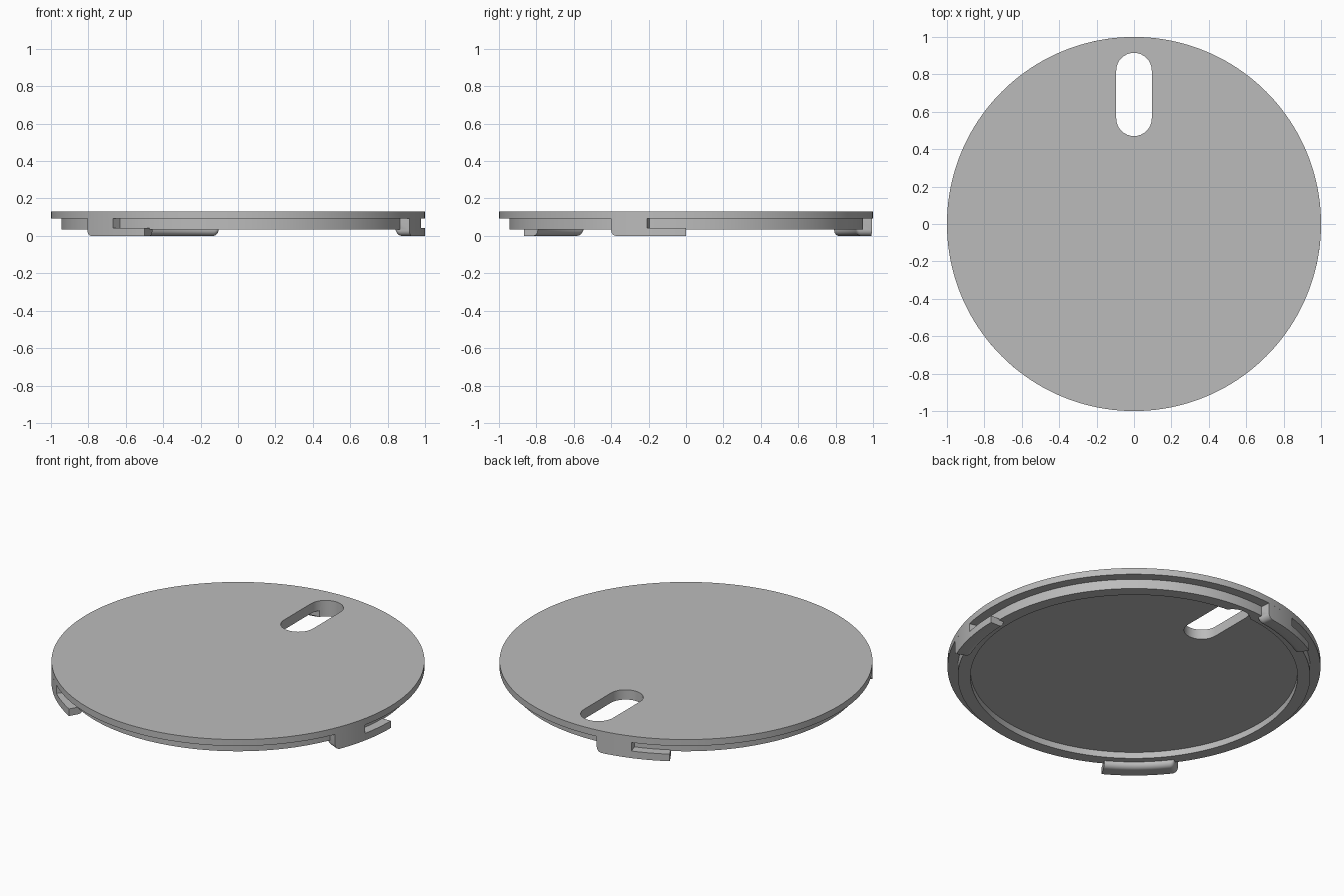
import bpy, bmesh
from math import sin, cos, pi, radians

cube = bpy.data.objects.get("Cube")
if cube:
    bpy.data.objects.remove(cube, do_unlink=True)

grey = bpy.data.materials.new("plain grey")
grey.use_nodes = True
colour = (0.5, 0.5, 0.5, 1)
grey.diffuse_color = colour
grey.node_tree.nodes["Principled BSDF"].inputs["Base Color"].default_value = colour


def finish(name, bm):
    bmesh.ops.recalc_face_normals(bm, faces=bm.faces)
    mesh = bpy.data.meshes.new(name)
    bm.to_mesh(mesh)
    bm.free()
    mesh.materials.append(grey)
    obj = bpy.data.objects.new(name, mesh)
    bpy.context.collection.objects.link(obj)
    return obj


def select(obj):
    bpy.ops.object.select_all(action="DESELECT")
    obj.select_set(True)
    bpy.context.view_layer.objects.active = obj


def smooth(obj):
    select(obj)
    bpy.ops.object.shade_smooth_by_angle(angle=radians(30))


def skin(bm, sections, closed):
    """Join matching cross-sections with quads, capping open ends."""
    rows = [[bm.verts.new(p) for p in s] for s in sections]
    n = len(rows[0])
    for a, b in zip(rows, rows[1:] + rows[:1] if closed else rows[1:]):
        for i in range(n):
            j = (i + 1) % n
            bm.faces.new((a[i], a[j], b[j], b[i]))
    if not closed:
        bm.faces.new(rows[0])
        bm.faces.new(rows[-1])


def circle(radius, z, count=160):
    return [(radius * cos(2 * pi * i / count), radius * sin(2 * pi * i / count), z)
            for i in range(count)]


# Lid: stacked circles from the recessed underside, round the rim, to the top
FLOOR, RIM, LEDGE, TOP = 0.072, 0.035, 0.092, 0.13
RING_IN, RING_OUT = 0.877, 0.945
bm = bmesh.new()
skin(bm, [circle(RING_IN, FLOOR), circle(RING_IN, RIM), circle(RING_OUT, RIM),
          circle(RING_OUT, LEDGE), circle(1, LEDGE), circle(1, TOP)], False)
lid = finish("lid", bm)

# Rounded slot cut through the lid
R, Y_LOW, Y_HIGH = 0.095, 0.47, 0.915
outline = []
for i in range(34):
    half = i // 17
    a = pi * (i - half) / 16
    outline.append((R * cos(a), (Y_LOW + R if half else Y_HIGH - R) + R * sin(a)))
bm = bmesh.new()
skin(bm, [[(x, y, z) for x, y in outline] for z in (-0.1, 0.3)], False)
cutter = finish("slot_cutter", bm)
cutter.hide_render = True
select(lid)
cut = lid.modifiers.new("slot", "BOOLEAN")
cut.operation, cut.solver, cut.object = "DIFFERENCE", "EXACT", cutter
bpy.ops.object.modifier_apply(modifier=cut.name)
bpy.data.objects.remove(cutter, do_unlink=True)
smooth(lid)

# Bayonet clips: a full-height root, then a low arm under an open slit
START, SLIT, ROUND, INNER, ARM = -23.6, -12, 0.03, 0.915, 0.042


def clip_section(angle, bottom, top):
    a = radians(angle)
    profile = [(1, top), (1, bottom)]
    for i in range(7):
        t = pi / 2 * i / 6
        profile.append((INNER + ROUND * (1 - sin(t)), bottom + ROUND * (1 - cos(t))))
    profile.append((INNER, top))
    return [(r * cos(a), r * sin(a), z) for r, z in profile]


for number in range(3):
    turn = -120 * number
    sections = []
    # Rounded lower corner at the root end
    for i in range(7):
        t = pi / 2 * i / 6
        offset = ROUND * (1 - cos(t)) * 180 / pi
        sections.append(clip_section(turn + START + offset, ROUND * (1 - sin(t)), LEDGE))
    corner = START + ROUND * 180 / pi
    for i in range(1, 6):
        sections.append(clip_section(turn + corner + (SLIT - corner) * i / 5, 0, LEDGE))
    for i in range(7):
        sections.append(clip_section(turn + SLIT * (1 - i / 6), 0, ARM))
    bm = bmesh.new()
    skin(bm, sections, False)
    bmesh.ops.remove_doubles(bm, verts=bm.verts, dist=1e-5)
    smooth(finish(f"clip_{number + 1}", bm))
